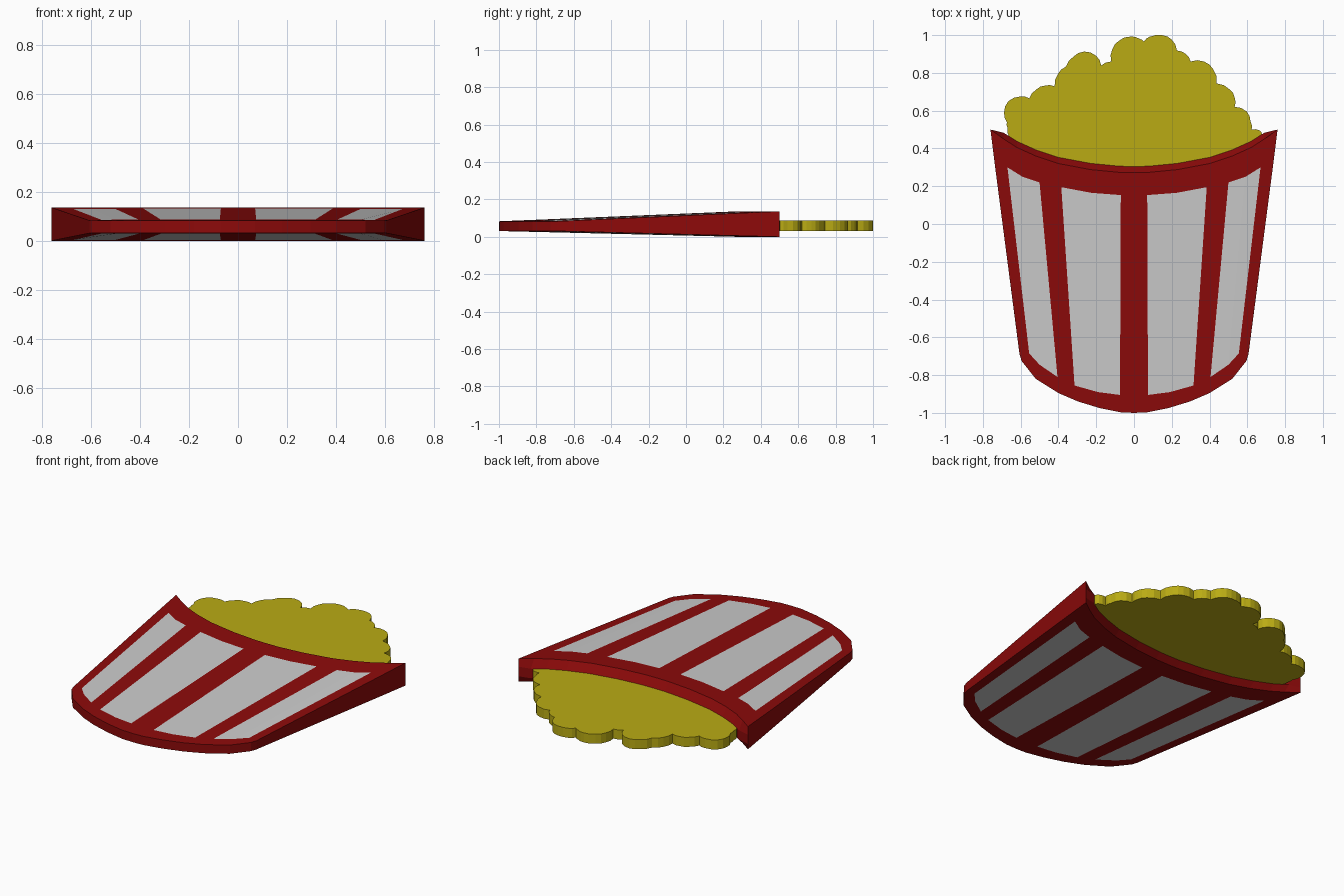
import bpy, bmesh

if "Cube" in bpy.data.objects:
    bpy.data.objects.remove(bpy.data.objects["Cube"])


def material(name, rgb):
    m = bpy.data.materials.new(name)
    m.diffuse_color = (*rgb, 1)
    m.use_nodes = True
    m.node_tree.nodes["Principled BSDF"].inputs["Base Color"].default_value = m.diffuse_color
    return m


def finish(name, bm, mats):
    bmesh.ops.remove_doubles(bm, verts=bm.verts, dist=1e-5)
    bmesh.ops.recalc_face_normals(bm, faces=bm.faces)
    me = bpy.data.meshes.new(name)
    bm.to_mesh(me)
    bm.free()
    for m in mats:
        me.materials.append(m)
    ob = bpy.data.objects.new(name, me)
    bpy.context.collection.objects.link(ob)
    return ob


red = material("bucket_red", (0.264, 0.003, 0.003))
grey = material("stripe_grey", (0.51, 0.51, 0.51))
yellow = material("popcorn_yellow", (0.49, 0.41, 0.007))

POP_LOW, POP_HIGH = 0.031, 0.088
LIP = 0.033

# Bucket columns, centre to right: base, stripe bottom, stripe top, mouth
half = [
    [(0, -1), (0, -.91), (0, .15), (0, .272)],
    [(.07, -.997), (.074, -.905), (.07, .153), (.075, .273)],
    [(.18, -.975), (.19, -.89), (.225, .165), (.23, .288)],
    [(.295, -.94), (.315, -.855), (.385, .195), (.40, .32)],
    [(.40, -.895), (.405, -.81), (.50, .22), (.52, .36)],
    [(.52, -.82), (.50, -.745), (.59, .25), (.62, .405)],
    [(.595, -.725), (.555, -.685), (.67, .30), (.69, .45)],
    [(.606, -.69), (.611, -.65), (.735, .30), (.76, .50)],
]
columns = [[(-x, y) for x, y in c] for c in half[:0:-1]] + half
last = len(columns) - 1


def ring(col, lip):
    """Closed cross-section: wedge that thickens toward the mouth, with a raised lip."""
    y0, y3 = col[0][1], col[3][1]
    top, low = [], []
    for x, y in col:
        v = (y - y0) / (y3 - y0)
        top.append((x, y, .083 + .053 * v))
        low.append((x, y, .031 * (1 - v)))
    mx, my = col[3]
    return top + [(mx, my + lip, POP_HIGH), (mx, my + lip, POP_LOW)] + low[::-1]


# Bucket with stripes on both sides
bm = bmesh.new()
rings = [[bm.verts.new(p) for p in ring(c, 0 if i in (0, last) else LIP)]
         for i, c in enumerate(columns)]
n = len(rings[0])
for i in range(last):
    k = min(abs(i - 7), abs(i - 6))          # segment index away from the centre
    for j in range(n):
        q = (j + 1) % n
        f = bm.faces.new((rings[i][j], rings[i + 1][j], rings[i + 1][q], rings[i][q]))
        f.material_index = int(j in (1, 7) and k in (1, 2, 4, 5))
for r in (rings[0], rings[-1]):
    bm.faces.new(r)
finish("bucket", bm, [red, grey])

# Popcorn heap: bumpy outline, left to right, closed along the bucket mouth
bumps = [
    (-.655, .45), (-.67, .51), (-.673, .54), (-.688, .59), (-.665, .65), (-.60, .675),
    (-.554, .665), (-.517, .712), (-.47, .733), (-.42, .728), (-.405, .79), (-.36, .834),
    (-.32, .886), (-.264, .913), (-.20, .89), (-.174, .839), (-.12, .86), (-.116, .923),
    (-.08, .97), (-.02, .992), (.03, .98), (.053, .966), (.084, .992), (.148, 1.0),
    (.20, .976), (.227, .918), (.274, .90), (.30, .86), (.37, .86), (.417, .823),
    (.438, .744), (.507, .712), (.533, .67), (.533, .62), (.596, .596), (.617, .543),
    (.623, .50), (.665, .495), (.678, .475),
]
# Round each bump by pushing the middle of every segment outward
outline = []
for (ax, ay), (bx, by) in zip(bumps, bumps[1:]):
    mid = ((ax + bx) / 2 - (by - ay) * .1, (ay + by) / 2 + (bx - ax) * .1)
    outline += [(ax, ay), (mid[0], min(mid[1], 1.0))]
outline.append(bumps[-1])
mouth = [(x, y + LIP * .6) for x, y in (c[3] for c in columns[2:-2])][::-1]
bm = bmesh.new()
base = bm.faces.new([bm.verts.new((x, y, POP_LOW)) for x, y in outline + mouth])
ext = bmesh.ops.extrude_face_region(bm, geom=[base], use_keep_orig=True)
bmesh.ops.translate(bm, vec=(0, 0, POP_HIGH - POP_LOW),
                    verts=[v for v in ext["geom"] if isinstance(v, bmesh.types.BMVert)])
finish("popcorn", bm, [yellow])
